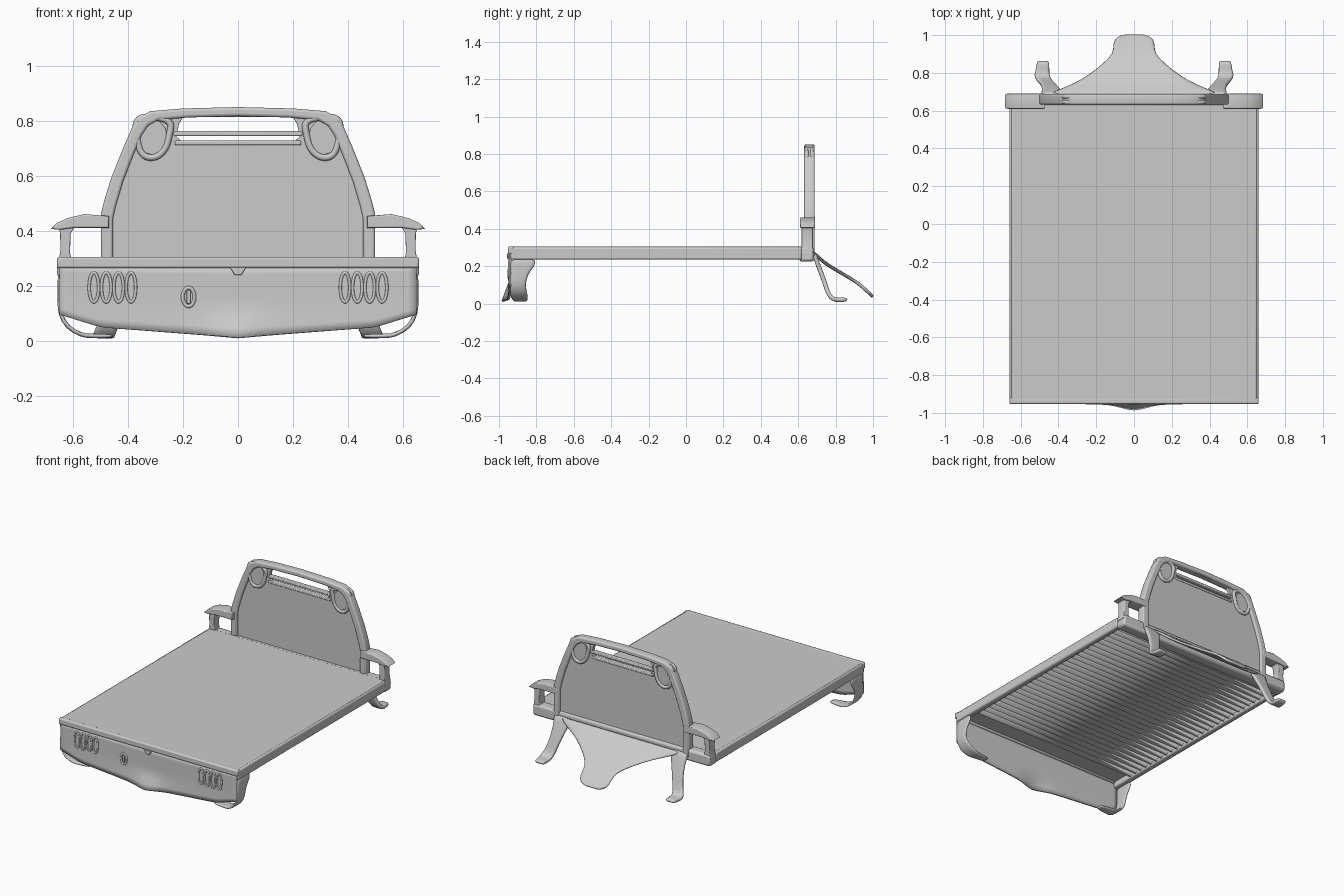
import bpy, bmesh, math

cube = bpy.data.objects.get("Cube")
if cube:
    bpy.data.objects.remove(cube, do_unlink=True)

GREY = (0.6, 0.6, 0.6, 1)
paint = bpy.data.materials.new("plain grey")
paint.use_nodes = True
paint.diffuse_color = GREY
paint.node_tree.nodes["Principled BSDF"].inputs["Base Color"].default_value = GREY
SIDES = (("left", 1), ("right", -1))


def finish(name, data, angle=35):
    """Link an object, make it a mesh and shade it."""
    ob = bpy.data.objects.new(name, data)
    bpy.context.collection.objects.link(ob)
    bpy.ops.object.select_all(action='DESELECT')
    ob.select_set(True)
    bpy.context.view_layer.objects.active = ob
    if ob.type == 'CURVE':
        ob.rotation_euler.x = math.pi / 2
        bpy.ops.object.convert(target='MESH')
        ob = bpy.context.object
    ob.data.materials.clear()
    ob.data.materials.append(paint)
    bpy.ops.object.shade_smooth_by_angle(angle=math.radians(angle))
    return ob


def box(name, lo, hi, bevel=0.006):
    bm = bmesh.new()
    bmesh.ops.create_cube(bm, size=1)
    for v in bm.verts:
        v.co = [(a + b) / 2 + c * (b - a) for a, b, c in zip(lo, hi, v.co)]
    me = bpy.data.meshes.new(name)
    bm.to_mesh(me)
    bm.free()
    ob = finish(name, me)
    if bevel:
        mod = ob.modifiers.new("soft_edges", 'BEVEL')
        mod.width, mod.segments = bevel, 2
    return ob


def sheet(name, rows, thick, smooth=0):
    """Skin a grid of points and give it thickness."""
    bm = bmesh.new()
    grid = [[bm.verts.new(p) for p in row] for row in rows]
    for a, b in zip(grid, grid[1:]):
        for i in range(len(a) - 1):
            bm.faces.new((a[i], a[i + 1], b[i + 1], b[i]))
    bmesh.ops.recalc_face_normals(bm, faces=bm.faces)
    me = bpy.data.meshes.new(name)
    bm.to_mesh(me)
    bm.free()
    ob = finish(name, me, 45)
    mod = ob.modifiers.new("thickness", 'SOLIDIFY')
    mod.thickness, mod.offset = thick, 0
    if smooth:
        sub = ob.modifiers.new("rounding", 'SUBSURF')
        sub.levels = sub.render_levels = smooth
    return ob


def plate(name, outlines, y, half, bevel=0.008):
    """Filled upright outline; later outlines become holes."""
    cu = bpy.data.curves.new(name, 'CURVE')
    cu.dimensions, cu.fill_mode = '2D', 'BOTH'
    cu.extrude, cu.bevel_depth, cu.offset = half - bevel, bevel, -bevel
    cu.bevel_resolution = 2
    for pts in outlines:
        sp = cu.splines.new('POLY')
        sp.points.add(len(pts) - 1)
        for p, (x, z) in zip(sp.points, pts):
            p.co = (x, z, 0, 1)
        sp.use_cyclic_u = True
    ob = finish(name, cu)
    ob.location.y = y
    return ob


def ring(name, pts, y, radius):
    """Smooth closed tube through upright points."""
    cu = bpy.data.curves.new(name, 'CURVE')
    cu.dimensions = '3D'
    cu.bevel_depth, cu.bevel_resolution, cu.resolution_u = radius, 2, 5
    sp = cu.splines.new('NURBS')
    sp.points.add(len(pts) - 1)
    for p, (x, z) in zip(sp.points, pts):
        p.co = (x, z, 0, 1)
    sp.use_cyclic_u, sp.order_u = True, 3
    ob = finish(name, cu, 60)
    ob.location.y = y
    return ob


def mirrored(half):
    return half + [(-x, z) for x, z in reversed(half) if x > 0]


def oval(cx, cz, rx, rz, n=12):
    return [(cx + rx * math.cos(i * math.tau / n), cz + rz * math.sin(i * math.tau / n))
            for i in range(n)]


# Deck, side rails and the ribbed underside
box("deck", (-0.65, -0.94, 0.275), (0.65, 0.63, 0.305))
for side, s in SIDES:
    xs = sorted((s * 0.62, s * 0.66))
    box(side + "_rail", (xs[0], -0.94, 0.235), (xs[1], 0.62, 0.302), 0.01)
RIBS = 28
ribs = []
for i in range(RIBS * 2 + 1):
    y = -0.8 + 1.4 * i / (RIBS * 2)
    z = 0.248 if i % 2 else 0.27
    ribs.append([(-0.635, y, z), (0.635, y, z)])
rib_sheet = sheet("underside_ribs", ribs, 0.008)
box("front_cross_beam", (-0.655, 0.605, 0.225), (0.655, 0.685, 0.302), 0.015)

# Tail skirt with a shallow pointed lower lip
box("tail_lip", (-0.66, -0.953, 0.265), (0.66, -0.92, 0.306), 0.008)
skirt = []
for k in range(9):
    v = k / 8
    row = []
    for i in range(41):
        x = -0.65 + 1.3 * i / 40
        a = abs(x)
        bottom = 0.012 + 0.075 * a + 0.035 * max(0, a - 0.5) / 0.15
        flare = 0.012 * (1 - a / 0.65) + 0.028 * math.exp(-(a / 0.09) ** 2)
        row.append((x, -0.94 - flare * max(0, v - 0.6) / 0.4, 0.275 + (bottom - 0.275) * v))
    skirt.append(row)
sheet("tail_skirt", skirt, 0.014)
plate("tail_notch", [[(-0.03, 0.268), (0.03, 0.268), (0.012, 0.24), (-0.012, 0.24)]],
      -0.945, 0.012, 0.004)
ring("tail_latch", oval(-0.18, 0.16, 0.022, 0.035), -0.946, 0.007)
box("tail_latch_pin", (-0.187, -0.955, 0.135), (-0.173, -0.94, 0.185), 0.003)

for side, s in SIDES:
    # Lamp slots in the skirt
    for i in range(4):
        ring(f"{side}_tail_slot_{i + 1}",
             oval(s * (0.39 + 0.045 * i), 0.195, 0.018, 0.055), -0.946, 0.006)
    # Corner gusset curling under into a foot: x, z, front y, rear y
    corner = [(0.65, 0.24, -0.94, -0.80), (0.65, 0.2, -0.94, -0.805),
              (0.65, 0.16, -0.94, -0.845), (0.65, 0.1, -0.94, -0.86),
              (0.625, 0.05, -0.945, -0.845), (0.57, 0.02, -0.93, -0.845),
              (0.54, 0.018, -0.92, -0.85), (0.45, 0.018, -0.91, -0.86)]
    sheet(side + "_tail_gusset",
          [[(s * x, a + (b - a) * t / 3, z) for t in range(4)] for x, z, a, b in corner],
          0.016, 1)

# Headboard frame, panel and window bar
outer = [(0.5, 0.25), (0.5, 0.46), (0.488, 0.51), (0.46, 0.6), (0.42, 0.7),
         (0.385, 0.78), (0.36, 0.815), (0.32, 0.837), (0.2, 0.847), (0, 0.852)]
inner = [(x * 0.91, 0.25 + (z - 0.25) * 0.945) for x, z in outer]
band = outer + [(-x, z) for x, z in reversed(outer[:-1])]
band += [(-x, z) for x, z in inner] + list(reversed(inner[:-1]))
plate("headboard_frame", [band], 0.66, 0.028, 0.01)
window = mirrored([(0.2, 0.816), (0.215, 0.79), (0.225, 0.745), (0.205, 0.727)])
middle = [(x * 0.96, 0.25 + (z - 0.25) * 0.98) for x, z in outer]
plate("headboard_panel", [mirrored(middle), window], 0.66, 0.012, 0.002)
box("window_bar", (-0.235, 0.645, 0.746), (0.235, 0.675, 0.764), 0.005)
box("window_sill", (-0.23, 0.643, 0.713), (0.23, 0.677, 0.73), 0.005)

for side, s in SIDES:
    # Upper corner lamp housing
    lamp = [(s * x, z) for x, z in
            ((0.24, 0.8), (0.31, 0.82), (0.375, 0.81), (0.37, 0.74), (0.35, 0.672),
             (0.30, 0.665), (0.262, 0.7), (0.25, 0.75))]
    for face, y in (("front", 0.645), ("back", 0.675)):
        ring(f"{side}_lamp_{face}_rim", lamp, y, 0.012)
    plate(side + "_lamp_plate", [oval(s * 0.312, 0.742, 0.055, 0.065)], 0.66, 0.018, 0.004)

    # Side arm with its post
    arm = [(0.47, 0.455), (0.56, 0.462), (0.62, 0.448), (0.66, 0.43), (0.682, 0.408),
           (0.65, 0.405), (0.6, 0.412), (0.47, 0.412)]
    plate(side + "_arm", [[(s * x, z) for x, z in arm]], 0.65, 0.04, 0.006)
    post = [(0.59, 0.425), (0.655, 0.425), (0.648, 0.39), (0.647, 0.33), (0.657, 0.27),
            (0.6, 0.27), (0.612, 0.32), (0.61, 0.39)]
    plate(side + "_arm_post", [[(s * x, z) for x, z in post]], 0.648, 0.03, 0.005)

    # Curved leg and foot: centre x, y, z, half width
    leg = [(0.43, 0.68, 0.28, 0.07), (0.435, 0.705, 0.21, 0.05), (0.455, 0.74, 0.12, 0.037),
           (0.475, 0.76, 0.05, 0.04), (0.49, 0.785, 0.022, 0.043), (0.483, 0.82, 0.02, 0.035),
           (0.482, 0.865, 0.022, 0.034)]
    sheet(side + "_leg",
          [[(s * (x + w * t), y, z) for t in (-1, -0.5, 0, 0.5, 1)] for x, y, z, w in leg],
          0.024, 1)

# Sloping apron that narrows to a rounded tongue: y, z, half width
apron = [(0.685, 0.275, 0.47), (0.72, 0.235, 0.38), (0.76, 0.205, 0.285), (0.82, 0.17, 0.2),
         (0.88, 0.135, 0.13), (0.92, 0.11, 0.108), (0.965, 0.07, 0.112), (0.99, 0.046, 0.09),
         (1.0, 0.035, 0.045)]
sheet("apron", [[(w * t / 4, y, z) for t in range(-4, 5)] for y, z, w in apron], 0.018, 1)
